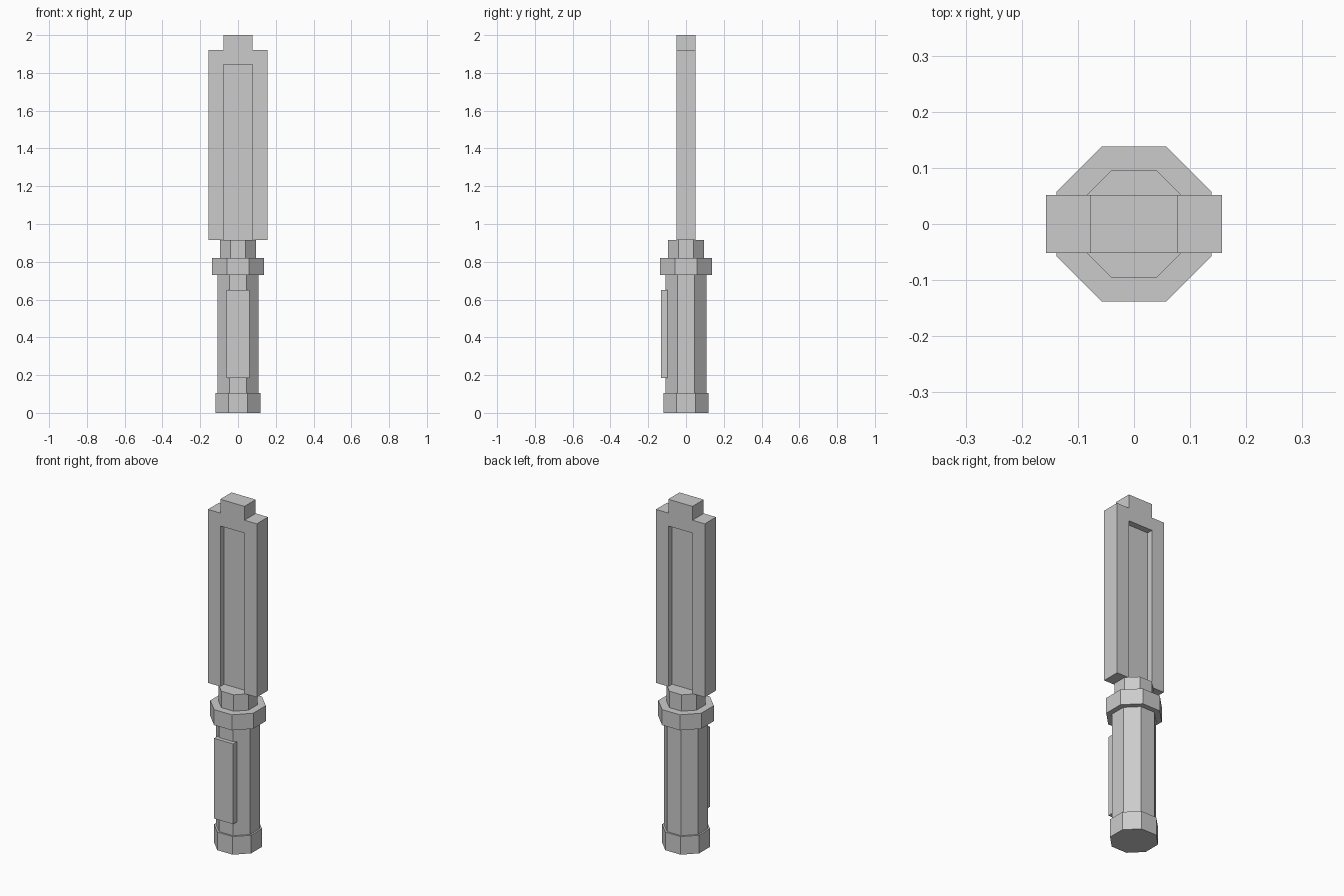
import bpy, bmesh, math

if "Cube" in bpy.data.objects:
    bpy.data.objects.remove(bpy.data.objects["Cube"])

grey = bpy.data.materials.new("plain_grey")
grey.diffuse_color = (0.6, 0.6, 0.6, 1.0)
grey.use_nodes = True
grey.node_tree.nodes["Principled BSDF"].inputs["Base Color"].default_value = grey.diffuse_color


def finish(name, bm):
    bmesh.ops.recalc_face_normals(bm, faces=bm.faces[:])
    mesh = bpy.data.meshes.new(name)
    bm.to_mesh(mesh)
    bm.free()
    mesh.materials.append(grey)
    obj = bpy.data.objects.new(name, mesh)
    bpy.context.collection.objects.link(obj)
    return obj


def extrude(name, points, to_3d, offset):
    """Fill a flat outline and extrude it by an offset vector."""
    bm = bmesh.new()
    face = bm.faces.new([bm.verts.new(to_3d(*p)) for p in points])
    top = bmesh.ops.extrude_face_region(bm, geom=[face], use_keep_orig=True)["geom"]
    bmesh.ops.translate(bm, vec=offset,
                        verts=[v for v in top if isinstance(v, bmesh.types.BMVert)])
    return finish(name, bm)


def octagon(name, half, z0, z1):
    """Eight-sided prism with flats facing the axes."""
    r = half / math.cos(math.pi / 8)
    angles = [math.pi / 8 + i * math.pi / 4 for i in range(8)]
    pts = [(r * math.cos(a), r * math.sin(a)) for a in angles]
    return extrude(name, pts, lambda x, y: (x, y, z0), (0, 0, z1 - z0))


def slab(name, outline, y0, y1):
    """Front outline (x, z) extruded through y."""
    return extrude(name, outline, lambda x, z: (x, y0, z), (0, y1 - y0, 0))


def rect(half, z0, z1):
    return [(-half, z0), (half, z0), (half, z1), (-half, z1)]


# Octagonal handle stack
octagon("pommel", 0.119, 0.0, 0.105)
octagon("grip", 0.109, 0.105, 0.73)
octagon("guard", 0.138, 0.73, 0.82)
octagon("neck", 0.096, 0.82, 0.915)

# Plate on the front of the grip
slab("grip_plate", rect(0.061, 0.185, 0.65), -0.132, -0.098)

# Blade frame, open at the bottom, with a stepped tip
right = [(0.0775, 1.845), (0.0775, 0.915), (0.1565, 0.915),
         (0.1565, 1.92), (0.0775, 1.92), (0.0775, 2.0)]
slab("blade_frame", right + [(-x, z) for x, z in reversed(right)], -0.0515, 0.0515)

# Thin web recessed on both sides of the blade
slab("blade_web", rect(0.0775, 0.915, 1.845), -0.0165, 0.0165)
